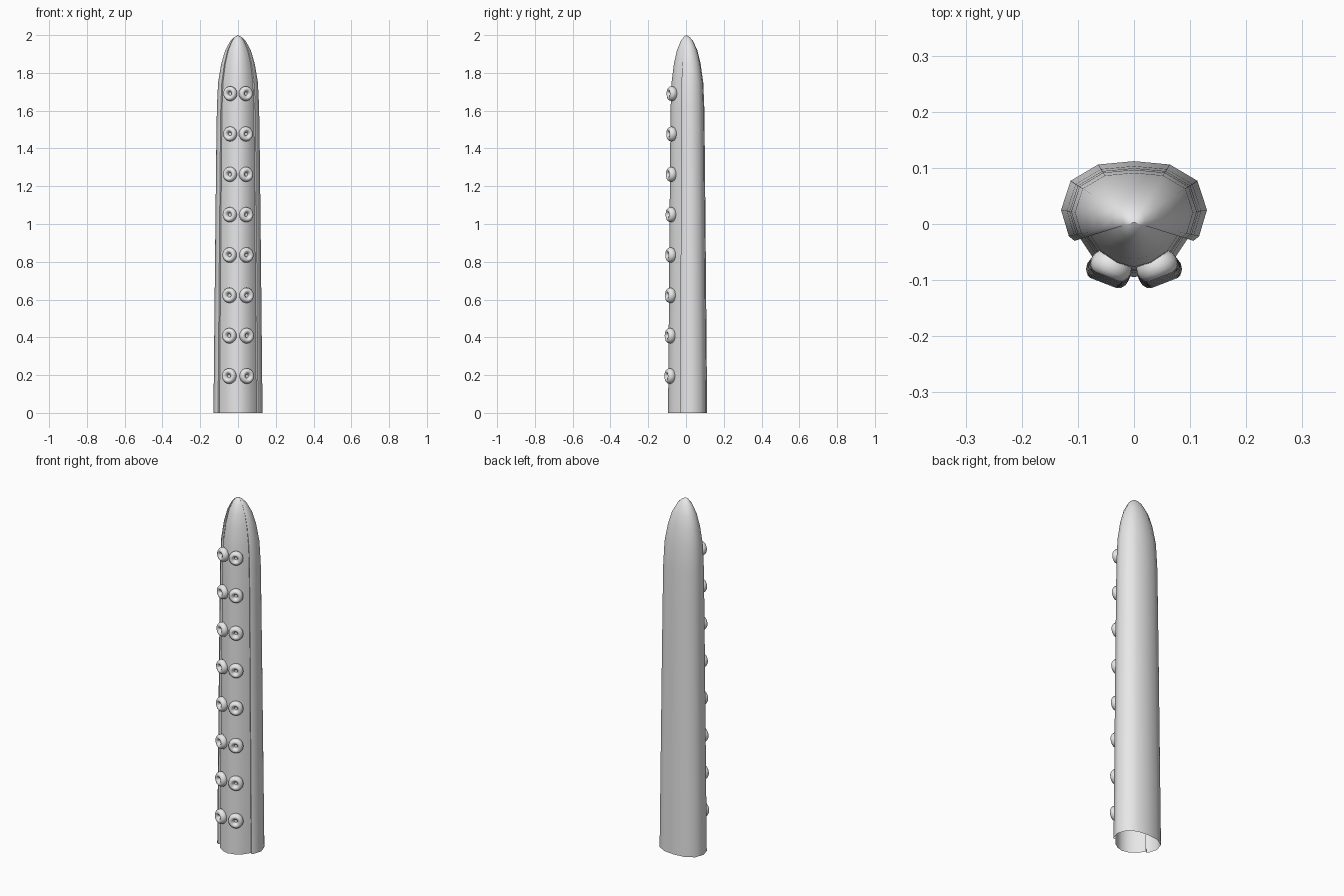
import bpy, bmesh, math
from mathutils import Matrix, Vector

if "Cube" in bpy.data.objects:
    bpy.data.objects.remove(bpy.data.objects["Cube"])

grey = bpy.data.materials.new("light_grey")
grey.diffuse_color = (0.8, 0.8, 0.8, 1)
grey.use_nodes = True
grey.node_tree.nodes["Principled BSDF"].inputs["Base Color"].default_value = grey.diffuse_color


def finish(name, bm, angle):
    bmesh.ops.recalc_face_normals(bm, faces=bm.faces)
    mesh = bpy.data.meshes.new(name)
    bm.to_mesh(mesh)
    bm.free()
    mesh.materials.append(grey)
    obj = bpy.data.objects.new(name, mesh)
    bpy.context.collection.objects.link(obj)
    bpy.ops.object.select_all(action='DESELECT')
    obj.select_set(True)
    bpy.context.view_layer.objects.active = obj
    bpy.ops.object.shade_smooth_by_angle(angle=math.radians(angle))
    return obj


def skin(bm, rings, tip):
    # Join closed rings of points with quads and close the end on a tip point
    loops = [[bm.verts.new(p) for p in ring] for ring in rings]
    end = bm.verts.new(tip)
    n = len(loops[0])
    for i in range(n):
        j = (i + 1) % n
        for a, b in zip(loops, loops[1:]):
            bm.faces.new((a[i], a[j], b[j], b[i]))
        bm.faces.new((loops[-1][i], loops[-1][j], end))


# Tentacle body: rounded back, creased sides and a narrower front, open below
half = [(0, 0.112), (0.064, 0.106), (0.113, 0.077), (0.13, 0.025),
        (0.116, -0.022), (0.106, -0.03), (0.098, -0.023), (0.073, -0.06),
        (0.036, -0.085), (0, -0.095)]
section = half + [(-x, y) for x, y in half[-2:0:-1]]
taper = [(0, 1), (0.5, 0.96), (1, 0.92), (1.4, 0.885), (1.62, 0.86),
         (1.75, 0.81), (1.85, 0.68), (1.92, 0.52), (1.97, 0.31), (1.99, 0.15)]
CY = 0.003
bm = bmesh.new()
skin(bm, [[(x * s, CY + (y - CY) * s, z) for x, y in section]
          for z, s in taper], (0, CY, 2))
finish("tentacle_body", bm, 42)

# Suckers: lathed rounded cups with a dimple, in two mirrored columns
cup = [(0.030, -0.024), (0.037, -0.014), (0.040, -0.003), (0.038, 0.008),
       (0.032, 0.016), (0.025, 0.019), (0.018, 0.016), (0.012, 0.009),
       (0.009, -0.002)]
SIDES = 20
for row in range(8):
    z = 0.195 + row * 0.2136
    s = 1 - 0.13 * z / 1.69
    for side, label in ((-1, "left"), (1, "right")):
        bm = bmesh.new()
        skin(bm, [[(r * math.cos(2 * math.pi * k / SIDES),
                    1.03 * r * math.sin(2 * math.pi * k / SIDES), h)
                   for k in range(SIDES)] for r, h in cup], (0, 0, -0.004))
        out = Vector((0.36 * side, -0.93, 0)).normalized()
        up = Vector((0, 0, 1))
        across = up.cross(out)
        turn = Matrix((across, up, out)).transposed().to_4x4()
        place = Matrix.Translation((0.048 * s * side, -0.089 * s, z))
        size = 1 - 0.05 * row / 7
        bm.transform(place @ turn @ Matrix.Scale(size, 4))
        finish(f"sucker_{label}_{row + 1}", bm, 50)
